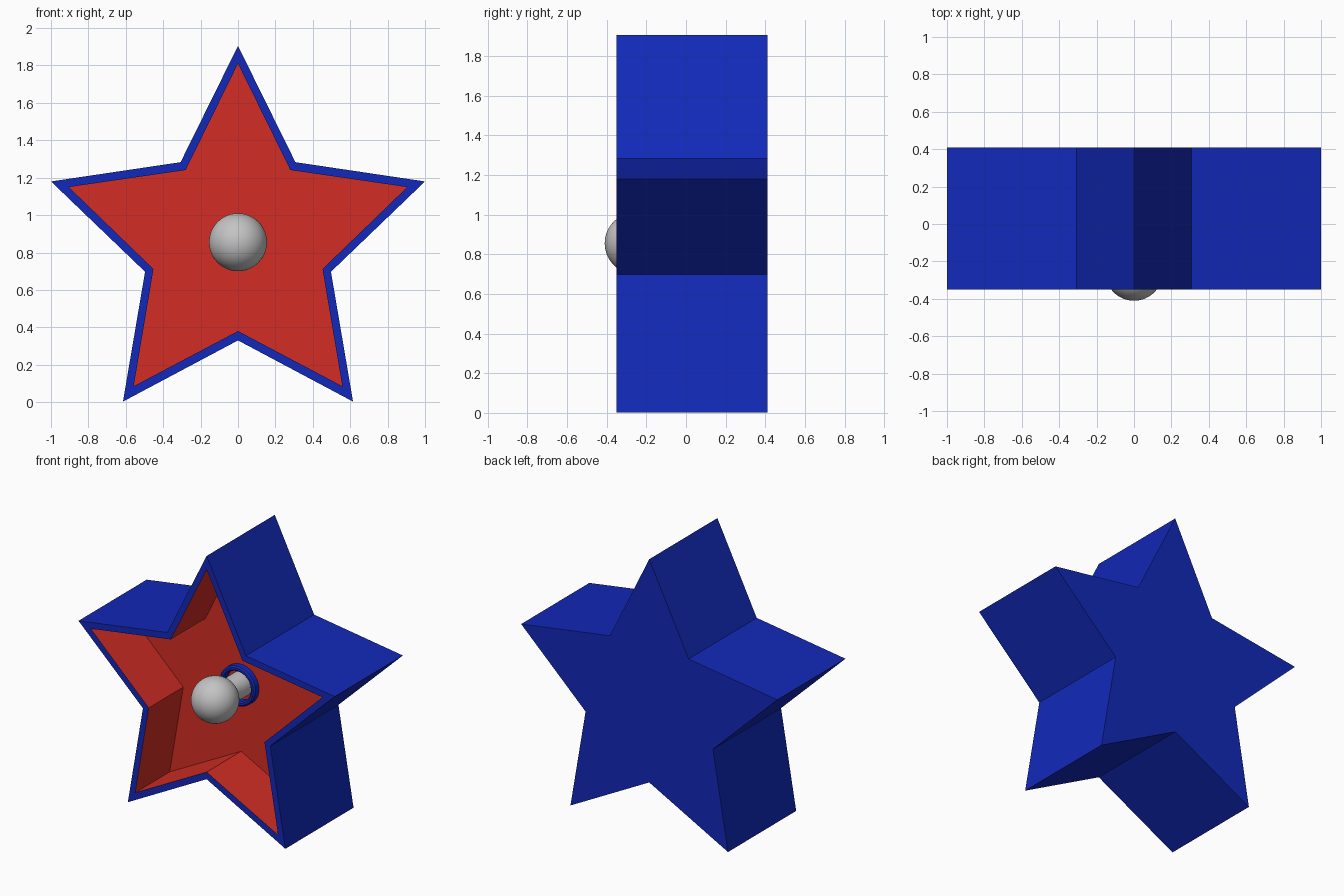
import bpy, bmesh, math

if "Cube" in bpy.data.objects:
    bpy.data.objects.remove(bpy.data.objects["Cube"], do_unlink=True)

FRONT, FLOOR, BACK, MID_Z = -0.35, 0.035, 0.41, 0.855


def material(name, rgb):
    m = bpy.data.materials.new(name)
    m.use_nodes = True
    m.diffuse_color = (*rgb, 1)
    m.node_tree.nodes["Principled BSDF"].inputs["Base Color"].default_value = (*rgb, 1)
    return m


blue = material("blue", (0.006, 0.022, 0.48))
red = material("red", (0.65, 0.027, 0.018))
grey = material("light grey", (0.55, 0.55, 0.55))


def finish(name, bm, mats):
    bmesh.ops.recalc_face_normals(bm, faces=bm.faces)
    mesh = bpy.data.meshes.new(name)
    bm.to_mesh(mesh)
    bm.free()
    for m in mats:
        mesh.materials.append(m)
    ob = bpy.data.objects.new(name, mesh)
    bpy.context.collection.objects.link(ob)
    return ob


def star(half):
    """Mirror the right half of a star outline, listed from top to bottom."""
    return half + [(-x, z) for x, z in half[-2:0:-1]]


def lathe(name, profile, mat, steps=48):
    """Turn (radius, y) points around the axis that runs front to back."""
    bm = bmesh.new()
    vs = [bm.verts.new((r, y, 0)) for r, y in profile]
    es = [bm.edges.new(p) for p in zip(vs, vs[1:])]
    bmesh.ops.spin(bm, geom=vs + es, cent=(0, 0, 0), axis=(0, 1, 0),
                   angle=math.tau, steps=steps, use_duplicate=False)
    bmesh.ops.remove_doubles(bm, verts=bm.verts, dist=0.0005)
    ob = finish(name, bm, [mat])
    ob.location.z = MID_Z
    bpy.ops.object.select_all(action="DESELECT")
    ob.select_set(True)
    bpy.context.view_layer.objects.active = ob
    bpy.ops.object.shade_smooth_by_angle(angle=math.radians(40))
    return ob


# Star box: outer shell, rim and red recess as one closed solid
outer = star([(0, 1.905), (0.307, 1.283), (1, 1.18), (0.497, 0.697), (0.615, 0.003), (0, 0.33)])
inner = star([(0, 1.81), (0.28, 1.241), (0.905, 1.15), (0.452, 0.712), (0.558, 0.085), (0, 0.38)])
bm = bmesh.new()
rings = [[bm.verts.new((x, y, z)) for x, z in outline]
         for outline, y in ((outer, BACK), (outer, FRONT), (inner, FRONT), (inner, FLOOR))]
bm.faces.new(rings[0])
for a, b in zip(rings, rings[1:]):
    for i in range(len(a)):
        j = (i + 1) % len(a)
        face = bm.faces.new((a[i], a[j], b[j], b[i]))
        face.material_index = int(b is rings[3])
bm.faces.new(rings[3]).material_index = 1
finish("star_box", bm, [blue, red])

# Bulb: round globe that runs into a short neck
R, CY = 0.155, -0.255
globe = [(R * math.sin(t), CY - R * math.cos(t))
         for t in (math.radians(a) for a in range(0, 151, 6))]
lathe("bulb", globe + [(0.075, -0.09), (0.085, -0.03), (0.085, FLOOR)], grey)

# Socket: raised collar around the neck
lathe("bulb_socket", [(0.105, FLOOR), (0.105, -0.005), (0.115, -0.015),
                      (0.13, -0.015), (0.14, -0.005), (0.14, FLOOR)], blue)
